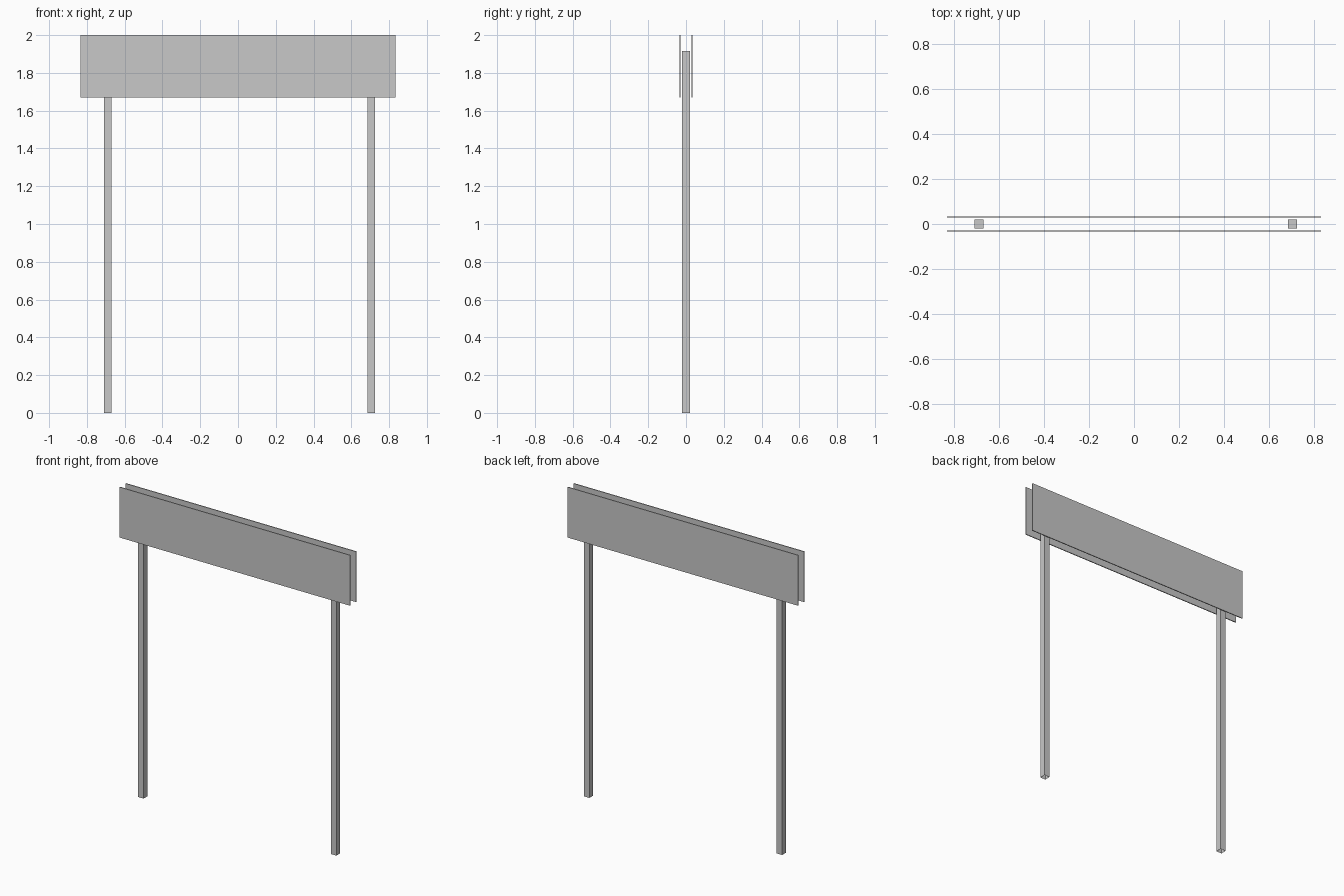
import bpy
import bmesh

default = bpy.data.objects.get("Cube")
if default:
    bpy.data.objects.remove(default, do_unlink=True)

# Single plain light grey
grey = bpy.data.materials.new("light_grey")
grey.use_nodes = True
colour = (0.58, 0.58, 0.58, 1)
grey.diffuse_color = colour
grey.node_tree.nodes["Principled BSDF"].inputs["Base Color"].default_value = colour


def box(name, centre, size):
    bpy.ops.mesh.primitive_cube_add(size=1, location=centre)
    obj = bpy.context.object
    obj.name = name
    obj.scale = size
    bpy.ops.object.transform_apply(location=False, rotation=False, scale=True)
    obj.data.materials.append(grey)
    return obj


def open_bottom(obj):
    bm = bmesh.new()
    bm.from_mesh(obj.data)
    bottom = [f for f in bm.faces if f.normal.z < -0.5]
    bmesh.ops.delete(bm, geom=bottom, context='FACES_ONLY')
    bm.to_mesh(obj.data)
    bm.free()


# Two square posts, open underneath and ending between the boards
POST_TOP = 1.915
for name, x in (("right_post", -0.69), ("left_post", 0.706)):
    open_bottom(box(name, (x, 0, POST_TOP / 2), (0.04, 0.04, POST_TOP)))

# Thin sign boards in front of and behind the posts
BOTTOM, TOP, THICK = 1.67, 2.0, 0.006
for name, side in (("front_board", -1), ("back_board", 1)):
    box(name, (0, side * 0.031, (BOTTOM + TOP) / 2), (1.667, THICK, TOP - BOTTOM))
